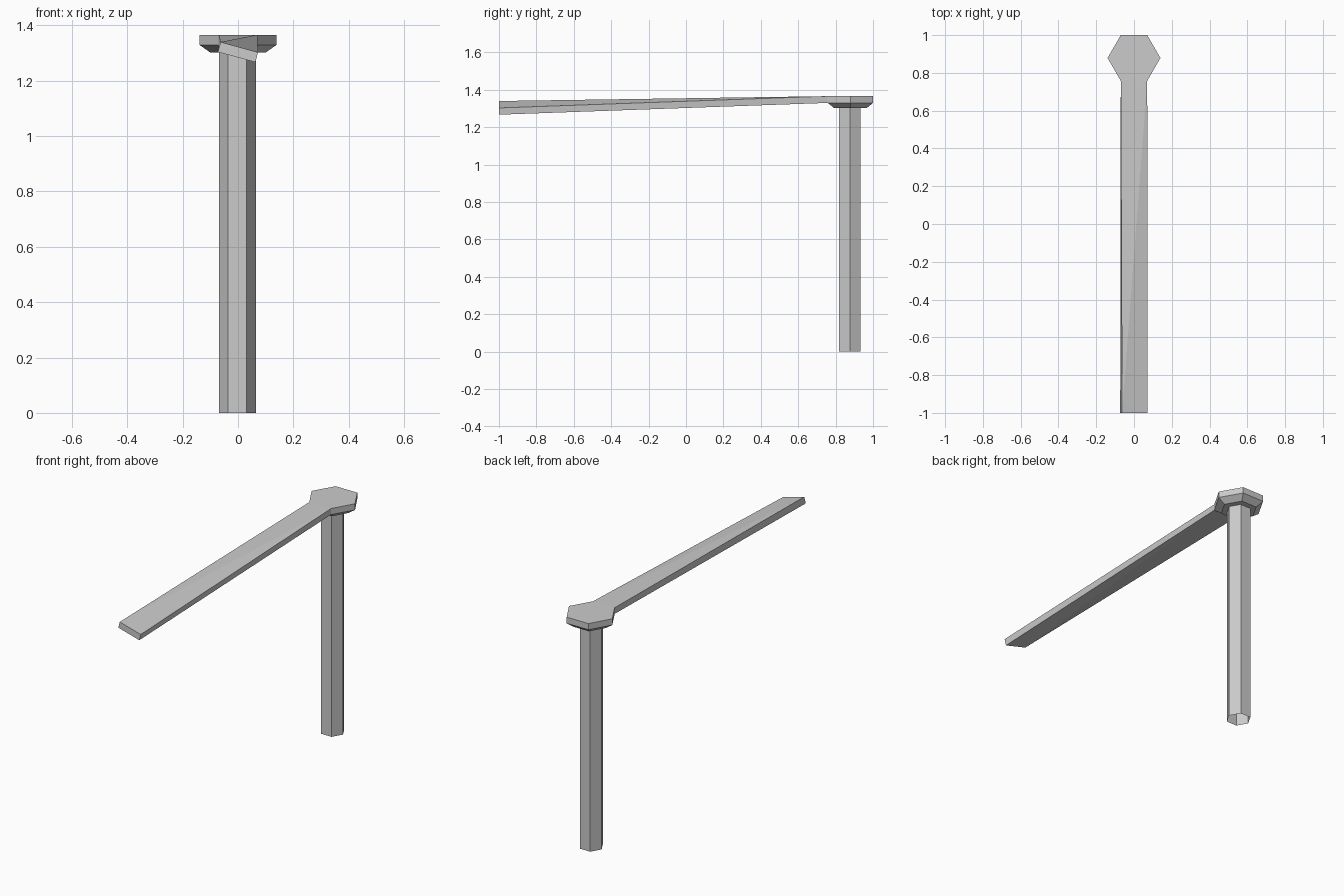
import bpy, bmesh, math

if "Cube" in bpy.data.objects:
    bpy.data.objects.remove(bpy.data.objects["Cube"])


def hex_ring(bm, r, cx, cy, z):
    return [bm.verts.new((cx + r * math.cos(math.radians(60 * i)),
                          cy + r * math.sin(math.radians(60 * i)), z)) for i in range(6)]


def bridge(bm, lower, upper, skip=()):
    n = len(lower)
    for i in range(n):
        if i not in skip:
            j = (i + 1) % n
            bm.faces.new((lower[i], lower[j], upper[j], upper[i]))


def finish(bm, name):
    me = bpy.data.meshes.new(name)
    bm.to_mesh(me)
    bm.free()
    ob = bpy.data.objects.new(name, me)
    bpy.context.collection.objects.link(ob)


# Post: hexagonal tube, open at the foot
bm = bmesh.new()
bridge(bm, hex_ring(bm, 0.067, -0.002, 0.876, 0), hex_ring(bm, 0.067, -0.002, 0.876, 1.302))
finish(bm, "post")

# Hexagonal cap with chamfered underside, arm growing from its front side
bm = bmesh.new()
base = hex_ring(bm, 0.1, 0, 0.879, 1.302)
rim = hex_ring(bm, 0.14, 0, 0.879, 1.33)
top = hex_ring(bm, 0.14, 0, 0.879, 1.366)
bm.faces.new(base[::-1])
bm.faces.new(top)
bridge(bm, base, rim)
bridge(bm, rim, top, skip=(4,))

# Arm: twisted as it runs to the front, ending in a tilted rectangle
root = [rim[4], rim[5], top[5], top[4]]
end = [bm.verts.new((x, -1, z)) for x, z in
       ((-0.073, 1.304), (0.063, 1.267), (0.072, 1.303), (-0.063, 1.34))]
bm.faces.new(end)
for i in (1, 3):
    j = (i + 1) % 4
    bm.faces.new((end[i], root[i], root[j], end[j]))
for a, b in ((3, 2), (0, 1)):
    bm.faces.new((end[a], end[b], root[b]))
    bm.faces.new((end[a], root[b], root[a]))
bmesh.ops.recalc_face_normals(bm, faces=bm.faces)
finish(bm, "cap_and_arm")
